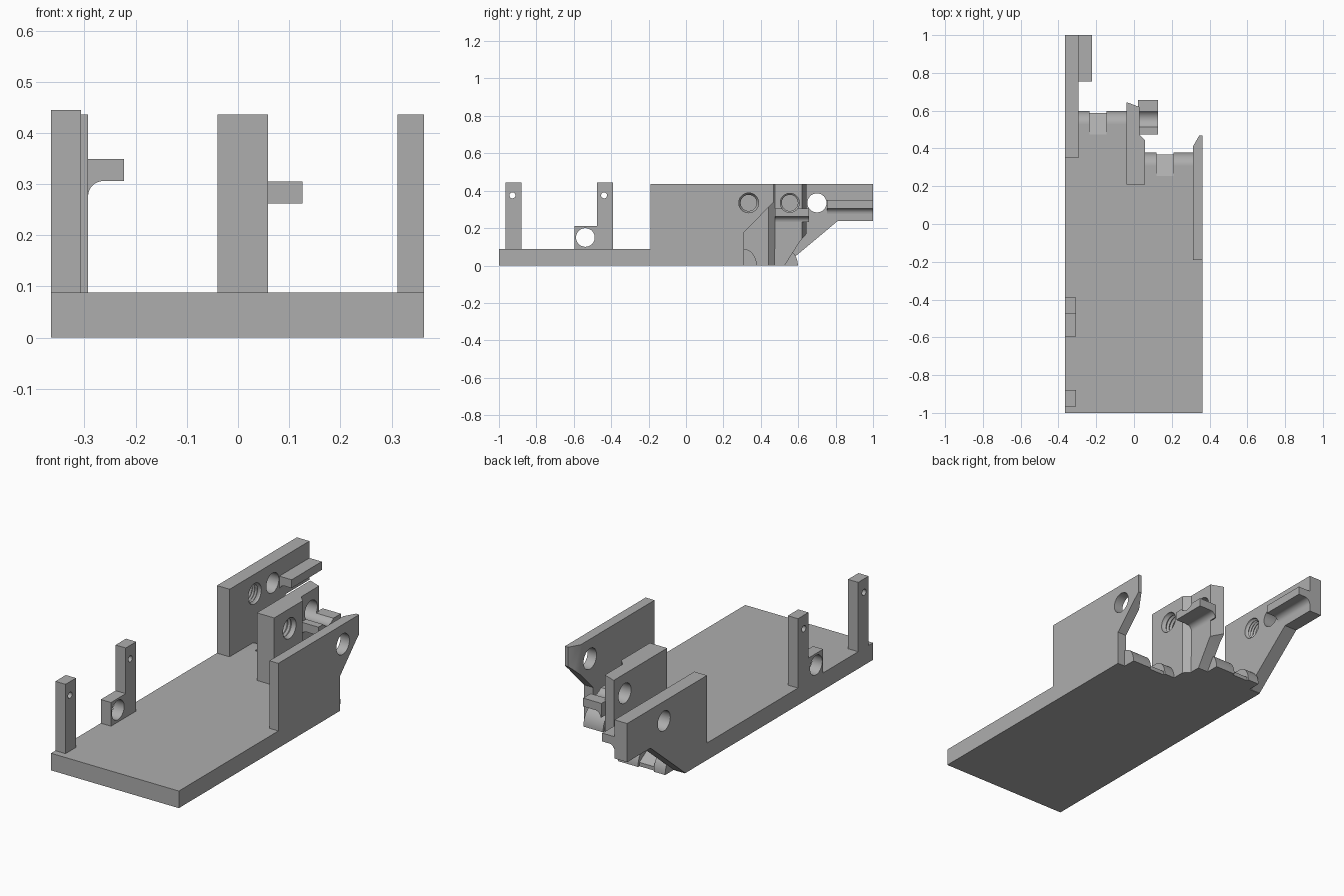
import bpy, bmesh
from math import sin, cos, pi, radians

cube = bpy.data.objects.get("Cube")
if cube:
    bpy.data.objects.remove(cube, do_unlink=True)

grey = bpy.data.materials.new("plain grey")
grey.use_nodes = True
COLOUR = (0.42, 0.42, 0.42, 1)
grey.diffuse_color = COLOUR
grey.node_tree.nodes["Principled BSDF"].inputs["Base Color"].default_value = COLOUR


def finish(name, bm):
    bmesh.ops.recalc_face_normals(bm, faces=bm.faces)
    mesh = bpy.data.meshes.new(name)
    bm.to_mesh(mesh)
    bm.free()
    mesh.materials.append(grey)
    obj = bpy.data.objects.new(name, mesh)
    bpy.context.collection.objects.link(obj)
    return obj


def prism(name, axis, points, lo, hi):
    """Extrude a flat profile along one axis from lo to hi."""
    place = {"x": lambda p, t: (t, p[0], p[1]),
             "y": lambda p, t: (p[0], t, p[1]),
             "z": lambda p, t: (p[0], p[1], t)}[axis]
    bm = bmesh.new()
    rings = [[bm.verts.new(place(p, t)) for p in points] for t in (lo, hi)]
    n = len(points)
    for ring in rings:
        bm.faces.new(ring)
    for i in range(n):
        j = (i + 1) % n
        bm.faces.new((rings[0][i], rings[0][j], rings[1][j], rings[1][i]))
    return finish(name, bm)


def box(name, x, y, z):
    return prism(name, "z", [(x[0], y[0]), (x[1], y[0]), (x[1], y[1]), (x[0], y[1])], *z)


def arc(cy, cz, ry, rz, start, end, steps=12):
    angles = [radians(start + (end - start) * i / steps) for i in range(steps + 1)]
    return [(cy + ry * cos(a), cz + rz * sin(a)) for a in angles]


def bore(sections, y, z, sides=32):
    """Turned cutter along x, from (x, radius) sections."""
    bm = bmesh.new()
    rings = [[bm.verts.new((x, y + r * cos(2 * pi * i / sides), z + r * sin(2 * pi * i / sides)))
              for i in range(sides)] for x, r in sections]
    for a, b in zip(rings, rings[1:]):
        for i in range(sides):
            j = (i + 1) % sides
            bm.faces.new((a[i], a[j], b[j], b[i]))
    bm.faces.new(rings[0])
    bm.faces.new(rings[-1])
    return finish("cutter", bm)


def hole(x0, x1, y, z, r):
    return bore([(x0, r), (x1, r)], y, z)


def threaded(x_bottom, x_mouth, y, z):
    """Blind hole with a few thread grooves."""
    steps = 8
    rows = [(x_bottom + (x_mouth - x_bottom) * i / steps, 0.051 if i % 2 else 0.043)
            for i in range(steps)]
    return bore(rows + [(x_mouth, 0.053), (x_mouth + 0.03, 0.053)], y, z)


def combine(obj, tool, operation="DIFFERENCE"):
    tool.hide_render = True
    mod = obj.modifiers.new("cut", "BOOLEAN")
    mod.operation, mod.solver, mod.object = operation, "EXACT", tool
    bpy.context.view_layer.objects.active = obj
    bpy.ops.object.modifier_apply(modifier=mod.name)
    bpy.data.objects.remove(tool, do_unlink=True)


L, R, TOP, FLOOR = -0.365, 0.363, 0.436, 0.088
PIN_Z = 0.335
PINS = (0.335, 0.555, 0.70)
parts = []

# Base plate with its stepped back edge
base = prism("base_plate", "z", [(L, -1), (R, -1), (R, 0.31), (0.03, 0.31),
                                 (0.03, 0.53), (L, 0.53)], 0, FLOOR)
parts.append(base)

# Rounded back lips, each with a sloped notch
for side, x0, x1, y, n0, n1 in (("left", -0.30, -0.03, 0.53, -0.235, -0.145),
                                ("right", 0.05, 0.32, 0.31, 0.118, 0.208)):
    lip = prism(side + "_back_lip", "x",
                [(y - 0.1, 0)] + arc(y, 0, 0.068, FLOOR, 0, 90) + [(y - 0.1, FLOOR)], x0, x1)
    for piece in (lip, base):
        combine(piece, prism("cutter", "x", [(y - 0.055, 0.1), (y - 0.055, FLOOR), (y + 0.057, 0.02),
                                             (y + 0.057, -0.02), (y + 0.1, -0.02), (y + 0.1, 0.1)],
                             n0, n1))
    parts.append(lip)

# Posts with small cross holes
for name, y in (("front_post", -0.965), ("rear_post", -0.475)):
    post = box(name, (L, -0.307), (y, y + 0.085), (FLOOR - 0.02, 0.445))
    combine(post, hole(-0.5, -0.2, y + 0.037, 0.375, 0.016))
    parts.append(post)

# Pierced lug in front of the rear post
lug = box("post_lug", (L, -0.307), (-0.595, -0.47), (FLOOR - 0.01, 0.21))
combine(lug, hole(-0.5, -0.2, -0.538, 0.15, 0.05))
parts.append(lug)

# Long wall with overhanging tail
long_wall = prism("long_wall", "x", [(0.35, 0), (0.527, 0), (0.58, 0.045), (0.81, 0.237),
                                     (1, 0.237), (1, TOP), (0.35, TOP)], L, -0.293)
combine(long_wall, threaded(-0.352, -0.293, PINS[1], PIN_Z))
combine(long_wall, hole(-0.5, -0.2, PINS[2], PIN_Z, 0.051))
parts.append(long_wall)


def tab(name, wall_x, tip_x, z0, z1, y0, y1):
    """Ledge with a concave fillet underneath, joining a wall."""
    r = 0.03
    curve = arc(wall_x + r, z0 - r, r, r, 90, 180, 8)
    return prism(name, "y", [(wall_x - 0.006, z1), (tip_x, z1), (tip_x, z0)] + curve
                 + [(wall_x - 0.006, z0 - r)], y0, y1)


parts.append(tab("long_wall_tab", -0.293, -0.223, 0.306, 0.349, 0.755, 1))

# Middle wall: side profile trimmed to its stepped plan
middle = prism("middle_wall", "x", [(0.21, 0), (0.527, 0), (0.61, 0.13), (0.645, 0.17),
                                    (0.645, TOP), (0.21, TOP)], -0.04, 0.059)
combine(middle, prism("cutter", "z", [(-0.04, 0.2), (0.059, 0.2), (0.059, 0.442), (0.028, 0.475),
                                      (0.028, 0.62), (-0.04, 0.645)], -0.1, 0.6), "INTERSECT")
combine(middle, threaded(-0.02, 0.059, PINS[0], PIN_Z))
combine(middle, hole(-0.2, 0.2, PINS[1], PIN_Z, 0.051))
parts.append(middle)

# Grooved tab on the middle wall
middle_tab = tab("middle_wall_tab", 0.028, 0.126, 0.262, 0.305, 0.475, 0.657)
combine(middle_tab, hole(-0.2, 0.2, PINS[1], PIN_Z, 0.051))
parts.append(middle_tab)

# Outer wall with a bevelled back edge
outer = prism("outer_wall", "x", [(-0.19, 0), (0.31, 0), (0.31, 0.177), (0.44, 0.31),
                                  (0.468, 0.337), (0.468, TOP), (-0.19, TOP)], 0.312, R)
combine(outer, prism("cutter", "z", [(0.312, -0.3), (0.4, -0.3), (0.4, 0.5), (0.345, 0.5),
                                     (0.345, 0.468), (0.312, 0.41)], -0.1, 0.6), "INTERSECT")
combine(outer, hole(0.2, 0.5, PINS[0], PIN_Z, 0.053))
parts.append(outer)

# Smooth the bores and rounds, keep edges sharp
bpy.ops.object.select_all(action="DESELECT")
for obj in parts:
    obj.select_set(True)
bpy.context.view_layer.objects.active = base
bpy.ops.object.shade_smooth_by_angle(angle=radians(30))
